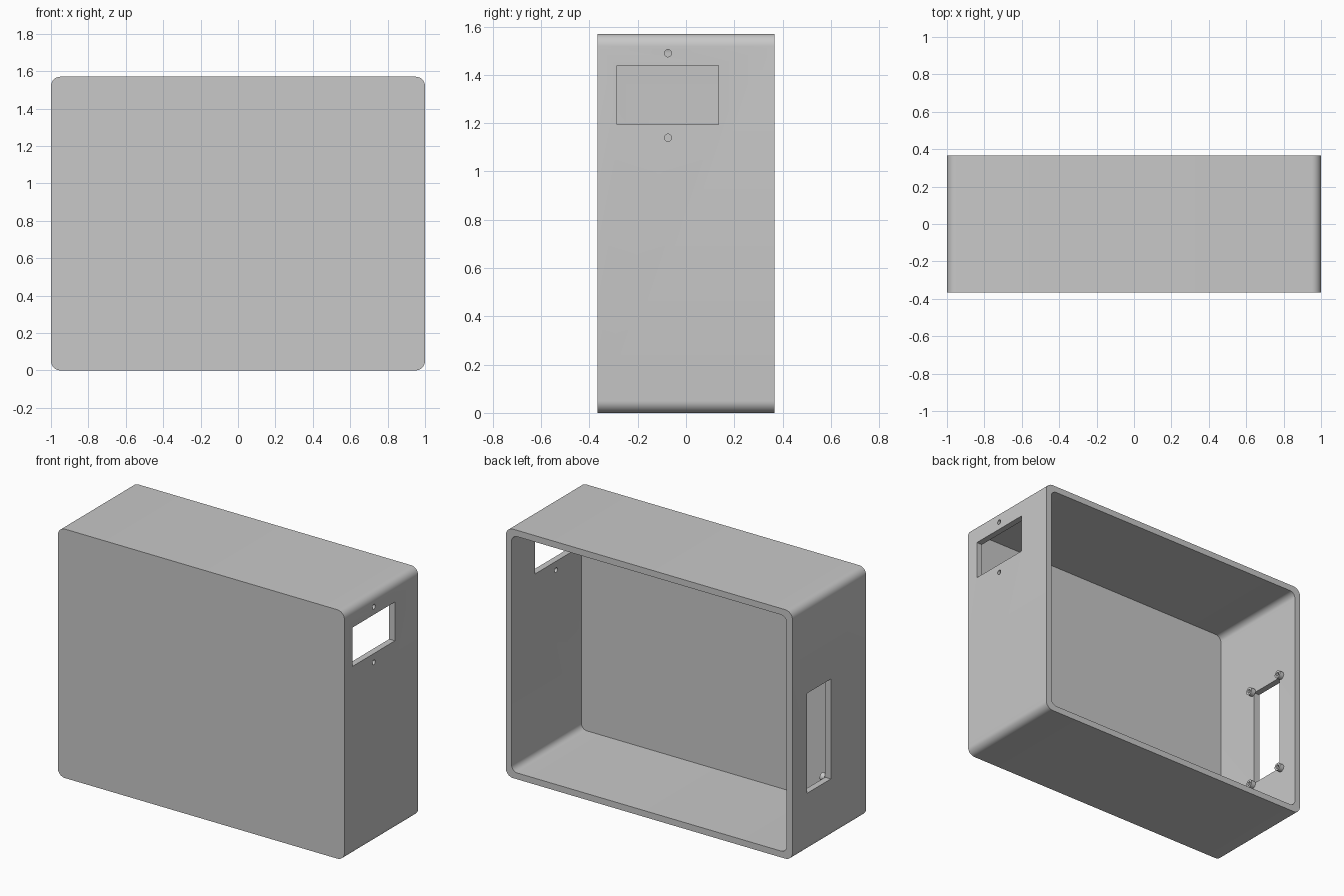
import bpy, bmesh, math
from mathutils import Matrix

cube = bpy.data.objects.get("Cube")
if cube:
    bpy.data.objects.remove(cube, do_unlink=True)

W, D, H = 2.0, 0.735, 1.57      # outer size
T = 0.04                        # wall thickness

grey = bpy.data.materials.new("light_grey")
grey.use_nodes = True
colour = (0.58, 0.58, 0.58, 1)
grey.diffuse_color = colour
grey.node_tree.nodes["Principled BSDF"].inputs["Base Color"].default_value = colour


def finish(name, bm):
    bmesh.ops.recalc_face_normals(bm, faces=bm.faces)
    mesh = bpy.data.meshes.new(name)
    bm.to_mesh(mesh)
    bm.free()
    mesh.materials.append(grey)
    obj = bpy.data.objects.new(name, mesh)
    bpy.context.collection.objects.link(obj)
    return obj


def rounded_block(name, width, height, radius, y0, y1, steps=8):
    """Rounded rectangle in xz, centred on the case, extruded along y."""
    bm = bmesh.new()
    corners = [(1, 1), (-1, 1), (-1, -1), (1, -1)]
    ring = []
    for q, (sx, sz) in enumerate(corners):
        for i in range(steps + 1):
            a = math.pi / 2 * (q + i / steps)
            ring.append(bm.verts.new((sx * (width / 2 - radius) + radius * math.cos(a), y0,
                                      H / 2 + sz * (height / 2 - radius) + radius * math.sin(a))))
    face = bm.faces.new(ring)
    moved = bmesh.ops.extrude_face_region(bm, geom=[face])["geom"]
    bmesh.ops.translate(bm, vec=(0, y1 - y0, 0),
                        verts=[v for v in moved if isinstance(v, bmesh.types.BMVert)])
    return finish(name, bm)


def box(name, x0, x1, y0, y1, z0, z1):
    bm = bmesh.new()
    centre = Matrix.Translation(((x0 + x1) / 2, (y0 + y1) / 2, (z0 + z1) / 2))
    bmesh.ops.create_cube(bm, size=1, matrix=centre @ Matrix.Diagonal((x1 - x0, y1 - y0, z1 - z0, 1)))
    return finish(name, bm)


def rod(name, x0, x1, y, z, radius, sides=24):
    """Cylinder lying along x."""
    bm = bmesh.new()
    place = Matrix.Translation(((x0 + x1) / 2, y, z)) @ Matrix.Rotation(math.pi / 2, 4, "Y")
    bmesh.ops.create_cone(bm, cap_ends=True, segments=sides, radius1=radius, radius2=radius,
                          depth=x1 - x0, matrix=place)
    return finish(name, bm)


def cut(target, cutter):
    cutter.hide_render = True
    mod = target.modifiers.new("cut", "BOOLEAN")
    mod.operation, mod.solver, mod.object = "DIFFERENCE", "EXACT", cutter
    bpy.context.view_layer.objects.active = target
    bpy.ops.object.modifier_apply(modifier=mod.name)
    bpy.data.objects.remove(cutter, do_unlink=True)


def smooth(obj):
    bpy.ops.object.select_all(action="DESELECT")
    obj.select_set(True)
    bpy.context.view_layer.objects.active = obj
    bpy.ops.object.shade_smooth_by_angle(angle=math.radians(30))


# Case shell, open at the back
case = rounded_block("case_shell", W, H, 0.05, -D / 2, D / 2)
cut(case, rounded_block("cavity", W - 2 * T, H - 2 * T, 0.04, -D / 2 + T, D))

# Socket window and its two screw holes in the left wall
cut(case, box("socket_window", 0.9, 1.1, -0.285, 0.135, 1.195, 1.44))
for z in (1.14, 1.49):
    cut(case, rod("screw_hole", 0.9, 1.1, -0.075, z, 0.015))

# Display slot in the right wall
slot_y, slot_z = 0.105, 0.685
cut(case, box("display_slot", -1.1, -0.9, slot_y - 0.12, slot_y + 0.12, slot_z - 0.315, slot_z + 0.315))
smooth(case)

# Hollow mounting bosses at the corners of the slot
wall = -W / 2 + T
for row, sz in (("lower", -1), ("upper", 1)):
    for side, sy in (("front", -1), ("back", 1)):
        y, z = slot_y + sy * 0.133, slot_z + sz * 0.322
        boss = rod(f"{row}_{side}_boss", wall - 0.001, wall + 0.03, y, z, 0.025)
        cut(boss, rod("boss_hole", wall + 0.002, wall + 0.1, y, z, 0.012))
        smooth(boss)
